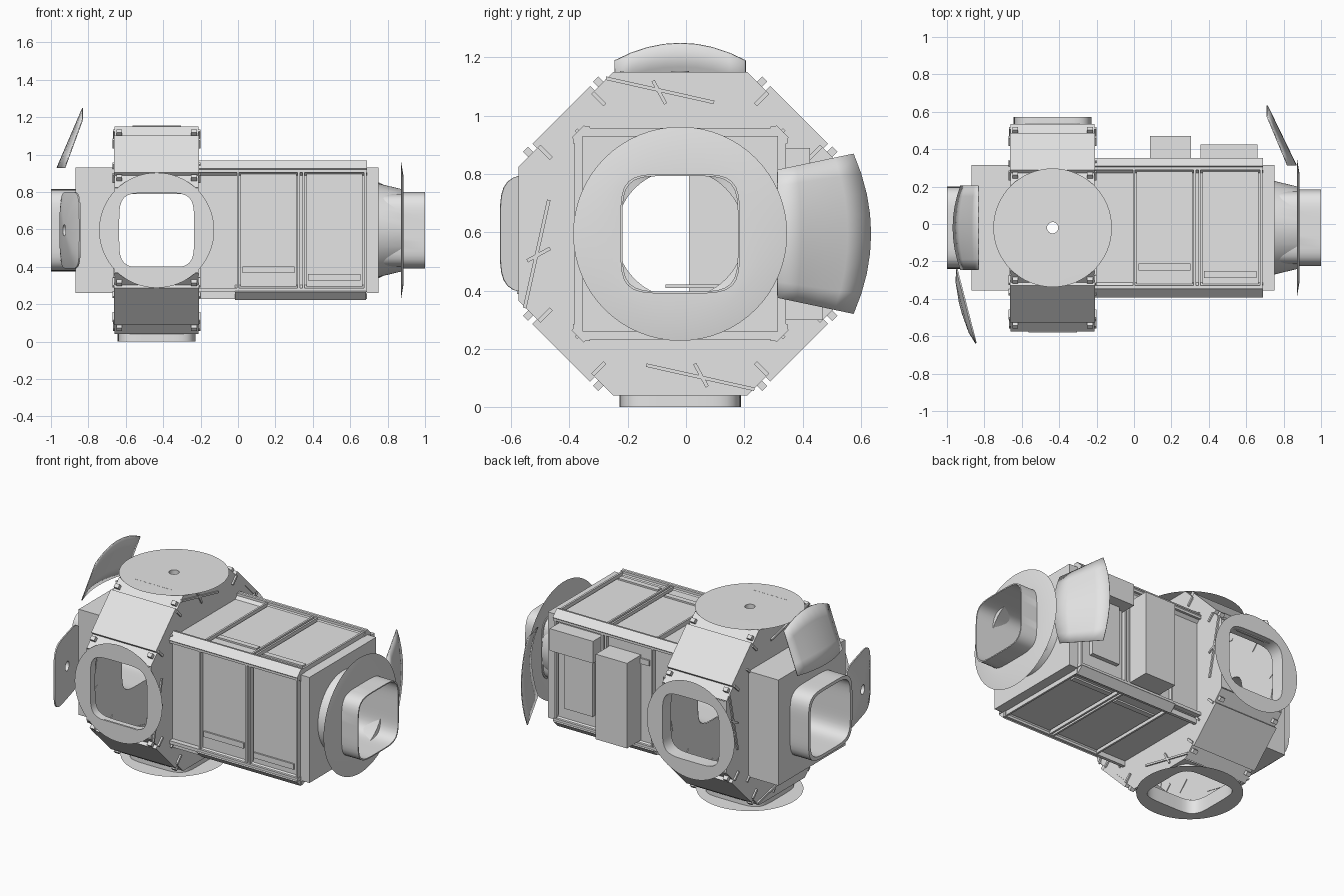
import bpy, bmesh, math
from math import cos, sin, pi, radians
from mathutils import Vector, Matrix

cube = bpy.data.objects.get("Cube")
if cube:
    bpy.data.objects.remove(cube, do_unlink=True)

grey = bpy.data.materials.new("light_grey")
grey.use_nodes = True
grey.diffuse_color = (0.78, 0.78, 0.78, 1)
grey.node_tree.nodes["Principled BSDF"].inputs["Base Color"].default_value = grey.diffuse_color

CY, CZ = -0.02, 0.595      # long axis of the module
HX, HALF = -0.435, 0.555   # hub position and octagon half-size
N = 64                     # samples per ring


def finish(name, bm, smooth=False):
    bmesh.ops.recalc_face_normals(bm, faces=bm.faces)
    mesh = bpy.data.meshes.new(name)
    bm.to_mesh(mesh)
    bm.free()
    obj = bpy.data.objects.new(name, mesh)
    mesh.materials.append(grey)
    bpy.context.collection.objects.link(obj)
    if smooth:
        bpy.ops.object.select_all(action='DESELECT')
        obj.select_set(True)
        bpy.context.view_layer.objects.active = obj
        bpy.ops.object.shade_smooth_by_angle(angle=radians(30))
    return obj


# Ring outlines as radius over angle
def circle(a):
    return 1


def square(a):
    return 1 / max(abs(cos(a)), abs(sin(a)))


def octagon(a):
    return 1 / max(cos(a - k * pi / 4) for k in range(8))


def rounded(a):
    return (abs(cos(a)) ** 5 + abs(sin(a)) ** 5) ** -0.2


def loft(name, origin, axis, rings):
    """Join rings (outline, half-size, distance along axis) into one skin."""
    rot = Vector(axis).to_track_quat('Z', 'Y').to_matrix()
    bm = bmesh.new()
    loops = []
    for shape, size, dist in rings:
        loop = []
        for i in range(N):
            a = 2 * pi * i / N
            r = shape(a) * size
            loop.append(bm.verts.new(Vector(origin) + rot @ Vector((r * cos(a), r * sin(a), dist))))
        loops.append(loop)
    for lo, hi in zip(loops, loops[1:]):
        for i in range(N):
            j = (i + 1) % N
            bm.faces.new((lo[i], lo[j], hi[j], hi[i]))
    return finish(name, bm, True)


def box(name, center, size, turn=0):
    bm = bmesh.new()
    bmesh.ops.create_cube(bm, size=1)
    bm.transform(Matrix.Translation(center) @ Matrix.Rotation(turn, 4, 'X') @ Matrix.Diagonal((*size, 1)))
    return finish(name, bm)


def side_box(name, angle, x, out, across, size):
    """Box placed around the long axis; size is length, depth, width."""
    y = CY + out * cos(angle) - across * sin(angle)
    z = CZ + out * sin(angle) + across * cos(angle)
    return box(name, (x, y, z), size, angle)


axis_point = (0, CY, CZ)
X = (1, 0, 0)

# Hull ends and tunnels
loft("end_section", axis_point, X, [
    (rounded, 0.2, -0.66), (rounded, 0.2, -1), (rounded, 0.22, -1),
    (rounded, 0.22, -0.87), (square, 0.335, -0.87), (square, 0.335, -0.66)])
loft("main_section", axis_point, X, [
    (square, 0.335, -0.21), (square, 0.335, 0.75), (circle, 0.25, 0.75),
    (circle, 0.22, 0.875), (rounded, 0.205, 0.88), (rounded, 0.205, 1),
    (rounded, 0.198, 1), (rounded, 0.198, -0.21)])
loft("end_collar", axis_point, X, [
    (rounded, 0.2, 0.885), (circle, 0.29, 0.885), (circle, 0.367, 0.872)])

# Octagonal hub
for name, x in (("hub_wall_right", HX - 0.225), ("hub_wall_left", HX + 0.225)):
    loft(name, axis_point, X, [(rounded, 0.2, x), (octagon, HALF, x)])

hub = (HX, CY, CZ)
ports = {"front": ((0, -1, 0), 0), "back": ((0, 1, 0), 0.037), "bottom": ((0, 0, -1), 0.04)}
for name, (axis, extra) in ports.items():
    loft(name + "_port", hub, axis, [
        (square, 0.225, HALF), (rounded, 0.208, HALF),
        (rounded, 0.208, HALF + extra), (rounded, 0.2, HALF + extra), (rounded, 0.2, HALF - 0.05)])
    loft(name + "_port_collar", hub, axis, [
        (rounded, 0.2, HALF + extra + 0.002), (circle, 0.308, HALF + extra + 0.002)])
loft("top_port", hub, (0, 0, 1), [(square, 0.225, HALF), (circle, 0.03, HALF)])
loft("top_cover", hub, (0, 0, 1), [
    (circle, 0.03, HALF - 0.03), (circle, 0.03, HALF + 0.004),
    (circle, 0.05, HALF + 0.004), (circle, 0.317, HALF + 0.003)])

# Hub corner panels, clasps and face braces
for k in range(4):
    corner = pi / 4 + k * pi / 2
    side_box("hub_corner_skin", corner, HX, HALF - 0.004, 0, (0.45, 0.008, 0.46))
    side_box("hub_corner_panel", corner, HX, 0.562, 0, (0.455, 0.03, 0.28))
    for across in (-0.17, 0.17):
        for x in (HX - 0.2, HX + 0.2):
            side_box("hub_clasp", corner, x, 0.565, across, (0.03, 0.03, 0.025))
    flat = k * pi / 2
    for x in (HX - 0.228, HX + 0.228):
        side_box("brace_long", flat - 0.22, x, 0.465, -0.005 + 0.18, (0.012, 0.012, 0.38))
        side_box("brace_short", flat + 0.5, x, 0.46, -0.17, (0.012, 0.09, 0.012))
        side_box("corner_brace", corner, x, 0.46, 0, (0.014, 0.09, 0.012))
        for across in (-0.13, 0.13):
            side_box("panel_bracket", corner, x, 0.525, across, (0.014, 0.06, 0.014))
    side_box("port_grip", flat, HX, HALF - 0.002, 0.2, (0.26, 0.012, 0.012))

# Framed panels on the four sides of the main section
for k in range(4):
    a = k * pi / 2
    for across in (-0.32, 0.32):
        side_box("long_rail", a, 0.24, 0.35, across, (0.9, 0.035, 0.02))
    for x in (0.0, 0.325, 0.35, 0.68):
        side_box("cross_rail", a, x, 0.348, 0, (0.012, 0.03, 0.64))
    for x in (0.163, 0.515):
        side_box("side_panel", a, x, 0.34, 0, (0.3, 0.016, 0.6))
        side_box("panel_ledge", a, x, 0.352, 0.21 + 0.04 * (x > 0.3), (0.28, 0.012, 0.035))
    upper = k in (0, 1)
    side_box("corner_rail", pi / 4 + a, 0.24 if upper else 0.335, 0.47, 0,
             (0.9 if upper else 0.7, 0.054, 0.06))

# Equipment boxes on the back
box("tall_equipment_box", (0.195, 0.395, 0.57), (0.22, 0.15, 0.54))
box("upper_equipment_box", (0.508, 0.37, 0.82), (0.305, 0.11, 0.14))
box("lower_equipment_plate", (0.508, 0.335, 0.56), (0.2, 0.04, 0.38))

# Inner half door
box("inner_door", (0.35, CY + 0.12, CZ), (0.01, 0.18, 0.4))
box("inner_shelf", (0.35, CY + 0.06, CZ - 0.18), (0.3, 0.22, 0.012))


def petal(name, x_in, x_out, half_in, half_out, place):
    """Cupped shield flaring outward from the hull end."""
    bm = bmesh.new()
    rows = []
    for s in range(5):
        f = s / 4
        row = []
        for i in range(9):
            u = i / 4 - 1
            x = x_in + (x_out - x_in) * (f + (1 - f) * 0.3 * u * u)
            r = 0.335 + 0.32 * f - 0.06 * u * u * f
            row.append(bm.verts.new(place(x, r, u * (half_in + (half_out - half_in) * f))))
        rows.append(row)
    for lo, hi in zip(rows, rows[1:]):
        for i in range(8):
            bm.faces.new((lo[i], lo[i + 1], hi[i + 1], hi[i]))
    obj = finish(name, bm, True)
    mod = obj.modifiers.new("thickness", 'SOLIDIFY')
    mod.thickness = 0.006


petal("back_shield", 0.87, 0.715, 0.22, 0.275, lambda x, r, t: (x, CY + r, CZ + t))
petal("top_shield", -0.97, -0.833, 0.225, 0.225, lambda x, r, t: (x, CY + t, CZ + r))

# Swung-open hatch beside the end tunnel
loft("open_hatch", (-0.9, -0.44, CZ), (-0.968, -0.25, 0), [
    (circle, 0.03, 0.0), (circle, 0.03, 0.03), (rounded, 0.14, 0.02), (rounded, 0.205, 0.0),
    (rounded, 0.205, -0.008), (circle, 0.03, -0.008), (circle, 0.03, 0.0)])
